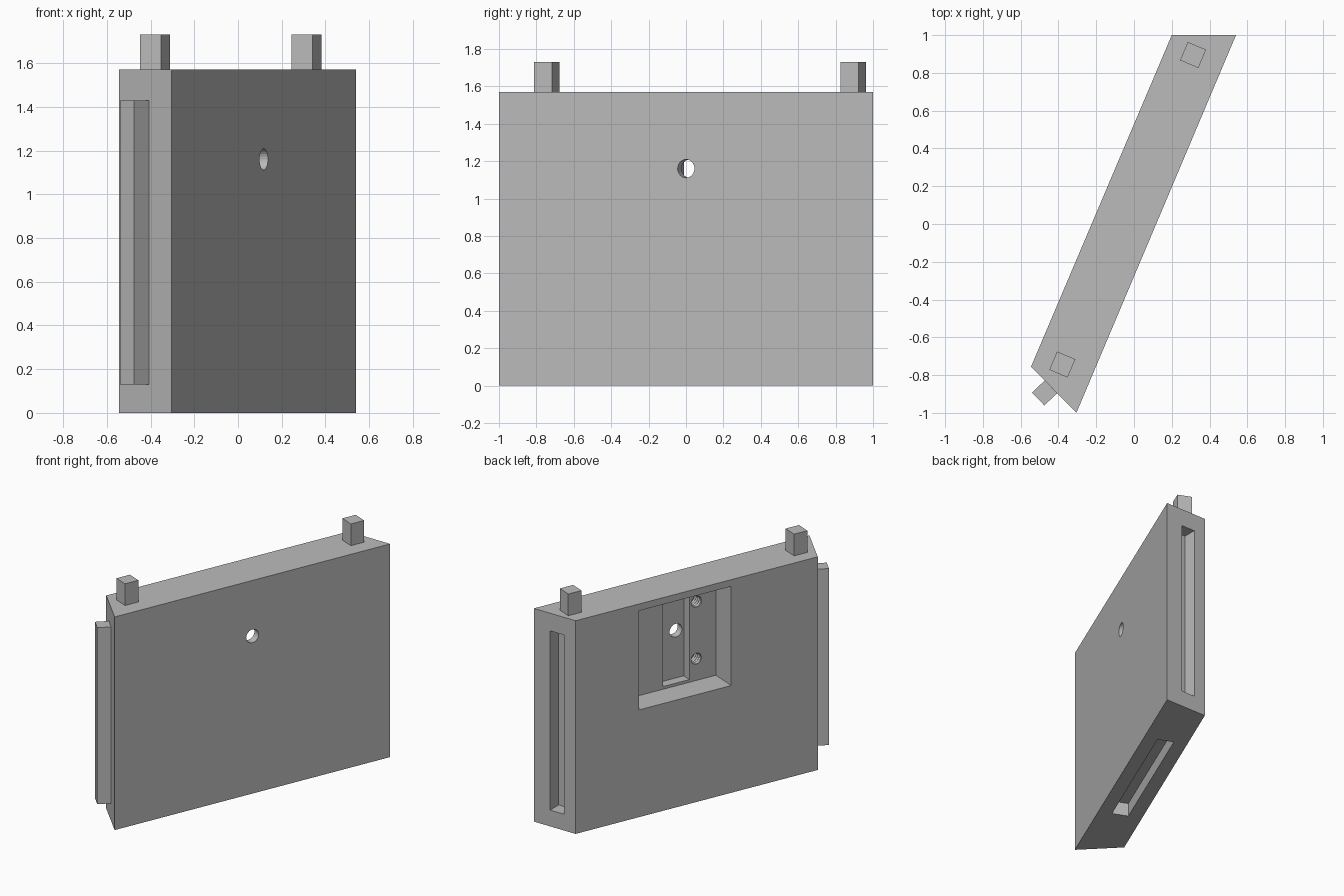
import bpy, bmesh
from math import pi, cos, sin
from mathutils import Vector

if "Cube" in bpy.data.objects:
    bpy.data.objects.remove(bpy.data.objects["Cube"])

grey = bpy.data.materials.new("plain_grey")
grey.use_nodes = True
grey.diffuse_color = (0.5, 0.5, 0.5, 1)
grey.node_tree.nodes["Principled BSDF"].inputs["Base Color"].default_value = (0.5, 0.5, 0.5, 1)

# Panel frame: ALONG runs down its length, OUT points to the pocketed face
ALONG = Vector((0.845, 2.0, 0)).normalized()
OUT = Vector((-ALONG.y, ALONG.x, 0))
MID_U, MID_N, HOLE_Z = 0.046, 0.05, 1.16
HEIGHT = 1.57


def at(u, n, z=0):
    return ALONG * u + OUT * n + Vector((0, 0, z))


def finish(name, bm):
    bmesh.ops.recalc_face_normals(bm, faces=bm.faces)
    mesh = bpy.data.meshes.new(name)
    bm.to_mesh(mesh)
    bm.free()
    mesh.materials.append(grey)
    ob = bpy.data.objects.new(name, mesh)
    bpy.context.collection.objects.link(ob)
    return ob


def prism(name, outline, z0, z1):
    bm = bmesh.new()
    face = bm.faces.new([bm.verts.new((p[0], p[1], z0)) for p in outline])
    top = bmesh.ops.extrude_face_region(bm, geom=[face])["geom"]
    bmesh.ops.translate(bm, vec=(0, 0, z1 - z0),
                        verts=[v for v in top if isinstance(v, bmesh.types.BMVert)])
    return finish(name, bm)


def block(name, u0, u1, n0, n1, z0, z1):
    return prism(name, [at(u0, n0), at(u1, n0), at(u1, n1), at(u0, n1)], z0, z1)


def lathe(name, u, z, profile, sides=24):
    """Round cutter across the panel; profile holds (n, radius) pairs."""
    bm = bmesh.new()
    rings = [[bm.verts.new(at(u + r * cos(2 * pi * i / sides), n, z + r * sin(2 * pi * i / sides)))
              for i in range(sides)] for n, r in profile]
    for a, b in zip(rings, rings[1:]):
        for i in range(sides):
            j = (i + 1) % sides
            bm.faces.new((a[i], a[j], b[j], b[i]))
    bm.faces.new(rings[0])
    bm.faces.new(rings[-1])
    return finish(name, bm)


def cut(target, cutter):
    mod = target.modifiers.new("cut", 'BOOLEAN')
    mod.operation, mod.solver, mod.object = 'DIFFERENCE', 'EXACT', cutter
    bpy.context.view_layer.objects.active = target
    bpy.ops.object.modifier_apply(modifier=mod.name)
    bpy.data.objects.remove(cutter)


# Slanted panel with a mitred front end
panel = prism("panel", [(0.20, 1), (0.54, 1), (-0.305, -1), (-0.545, -0.755)], 0, HEIGHT)

# Recess in the back face, then the deeper channel inside it
cut(panel, block("recess_cutter", -0.226, 0.499, 0.015, 0.4, 0.79, 1.52))
cut(panel, block("channel_cutter", -0.017, 0.192, -0.055, 0.1, 0.81, 1.51))

# Through hole and two threaded blind holes
cut(panel, lathe("hole_cutter", MID_U, HOLE_Z, [(-0.3, 0.049), (0.1, 0.049)]))
thread = [(0.03 - 0.01 * k, 0.044 if k % 2 else 0.037) for k in range(12)]
for dz in (-0.21, 0.21):
    cut(panel, lathe("thread_cutter", -0.072, HOLE_Z + dz, thread))

# Grooves that receive the pegs and tongue of neighbouring panels
cut(panel, prism("end_groove_cutter", [(0.295, 0.9), (0.407, 0.9), (0.407, 1.1), (0.295, 1.1)], 0.12, 1.44))
cut(panel, block("bottom_groove_cutter", -0.485, 0.585, -0.01, 0.108, -0.1, 0.1))

# Square pegs on top
for name, u in (("front_peg", -0.833), ("back_peg", 0.946)):
    h = 0.0525
    block(name, u - h, u + h, 0.06 - h, 0.06 + h, HEIGHT, 1.73)

# Tongue on the mitred end
prism("tongue", [(-0.54, -0.892), (-0.475, -0.96), (-0.407, -0.897), (-0.472, -0.828)], 0.13, 1.43)
